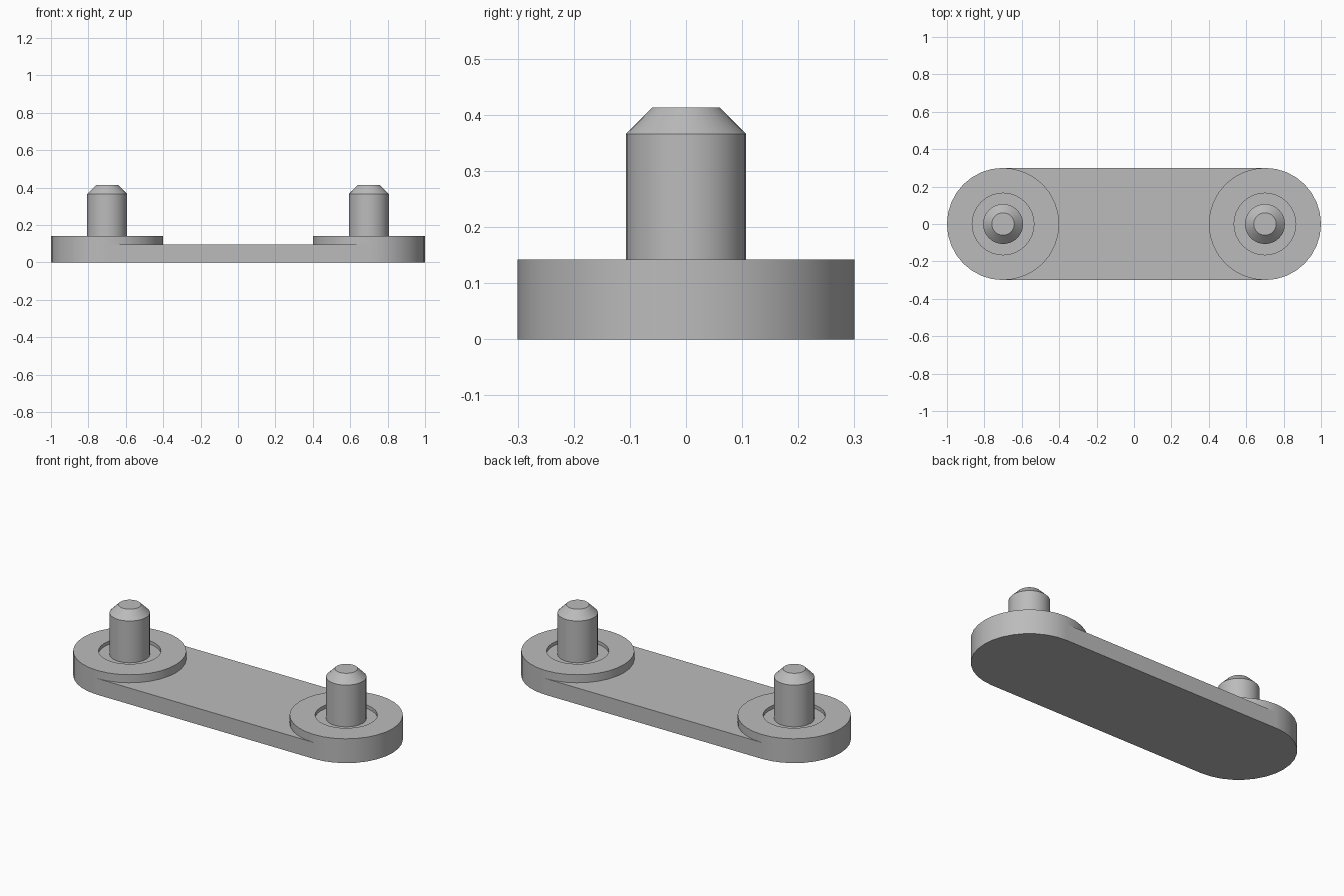
import bpy, bmesh, math

cube = bpy.data.objects.get("Cube")
if cube:
    bpy.data.objects.remove(cube, do_unlink=True)

SEGMENTS = 32
PIN_X = 0.7
RADIUS = 0.3
PLATE_TOP = 0.095
BOSS_TOP = 0.142
RECESS_FLOOR = 0.122

steel = bpy.data.materials.new("plain grey")
steel.use_nodes = True
grey = (0.5, 0.5, 0.5, 1)
steel.diffuse_color = grey
steel.node_tree.nodes["Principled BSDF"].inputs["Base Color"].default_value = grey


def add_object(name, bm):
    bmesh.ops.recalc_face_normals(bm, faces=bm.faces)
    mesh = bpy.data.meshes.new(name)
    bm.to_mesh(mesh)
    bm.free()
    mesh.materials.append(steel)
    obj = bpy.data.objects.new(name, mesh)
    bpy.context.collection.objects.link(obj)
    bpy.ops.object.select_all(action="DESELECT")
    obj.select_set(True)
    bpy.context.view_layer.objects.active = obj
    bpy.ops.object.shade_smooth_by_angle(angle=math.radians(30))
    return obj


def turned(name, profile, x):
    """Stack rings of (radius, z) into a closed round part."""
    bm = bmesh.new()
    rings = []
    for r, z in profile:
        rings.append([bm.verts.new((x + r * math.cos(a), r * math.sin(a), z))
                      for a in (math.tau * i / SEGMENTS for i in range(SEGMENTS))])
    for low, high in zip(rings, rings[1:]):
        for i in range(SEGMENTS):
            j = (i + 1) % SEGMENTS
            bm.faces.new((low[i], low[j], high[j], high[i]))
    bm.faces.new(rings[0])
    bm.faces.new(rings[-1])
    return add_object(name, bm)


# Thin plate whose hollow ends wrap the inner half of each round boss
bm = bmesh.new()
outline = []
for side in (1, -1):
    for i in range(SEGMENTS // 2 + 1):
        a = math.pi / 2 + math.tau * i / SEGMENTS
        outline.append(bm.verts.new((side * (PIN_X + RADIUS * math.cos(a)),
                                     side * RADIUS * math.sin(a), 0)))
base = bm.faces.new(outline)
top = bmesh.ops.extrude_face_region(bm, geom=[base], use_keep_orig=True)["geom"]
bmesh.ops.translate(bm, vec=(0, 0, PLATE_TOP),
                    verts=[v for v in top if isinstance(v, bmesh.types.BMVert)])
add_object("link_plate", bm)

# Recessed round bosses, each with a chamfered pin
for side, x in (("left", PIN_X), ("right", -PIN_X)):
    turned(side + "_boss", [(RADIUS, 0), (RADIUS, BOSS_TOP), (0.165, BOSS_TOP),
                            (0.165, RECESS_FLOOR)], x)
    turned(side + "_pin", [(0.107, RECESS_FLOOR - 0.01), (0.107, 0.366),
                           (0.06, 0.413)], x)
